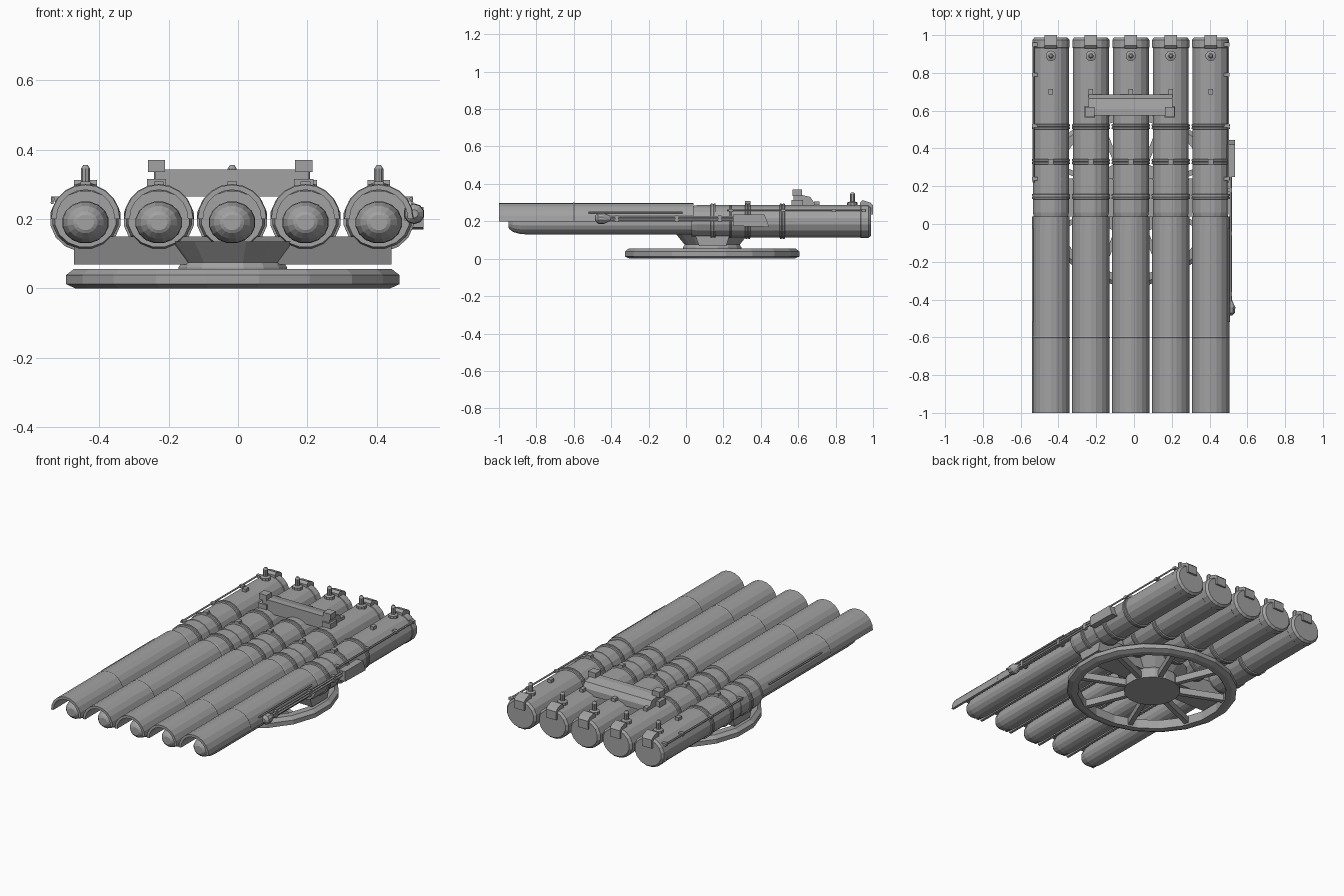
import bpy, bmesh
from math import sin, cos, pi, tau
from mathutils import Vector

if "Cube" in bpy.data.objects:
    bpy.data.objects.remove(bpy.data.objects["Cube"])

grey = bpy.data.materials.new("naval grey")
grey.use_nodes = True
colour = (0.36, 0.36, 0.36, 1)
grey.diffuse_color = colour
grey.node_tree.nodes["Principled BSDF"].inputs["Base Color"].default_value = colour

TUBES = [-0.44 + 0.2115 * i for i in range(5)]
MID = -0.015
BASE_Y = 0.14
AXIS_Z = 0.2


def finish(name, bm):
    bmesh.ops.recalc_face_normals(bm, faces=bm.faces)
    me = bpy.data.meshes.new(name)
    bm.to_mesh(me)
    bm.free()
    me.materials.append(grey)
    ob = bpy.data.objects.new(name, me)
    bpy.context.collection.objects.link(ob)
    return ob


def lathe(name, profile, centre, axis="y", sides=16, squash=1.0, arc=1.0, closed=False):
    """Turn (position along axis, radius) pairs round the axis."""
    bm = bmesh.new()
    cx, cy, cz = centre
    full = arc == 1.0
    count = sides if full else sides + 1
    rings = []
    for t, r in profile:
        ring = []
        for k in range(count):
            a = tau * arc * k / sides + (pi / sides if full else 0)
            u, v = r * cos(a), r * sin(a)
            p = (cx + u, cy + t, cz + v * squash) if axis == "y" else (cx + u, cy + v * squash, cz + t)
            ring.append(bm.verts.new(p))
        rings.append(ring)
    pairs = list(zip(rings, rings[1:]))
    if closed:
        pairs.append((rings[-1], rings[0]))
    for a, b in pairs:
        for k in range(sides):
            n = (k + 1) % count
            bm.faces.new((a[k], a[n], b[n], b[k]))
    if full and not closed:
        bm.faces.new(rings[0])
        bm.faces.new(rings[-1])
    if not full and closed:
        for k in (0, -1):
            bm.faces.new([ring[k] for ring in rings])
    return finish(name, bm)


def prism(name, outline, x0, x1):
    """Extrude a (y, z) outline from x0 to x1."""
    bm = bmesh.new()
    face = bm.faces.new([bm.verts.new((x0, y, z)) for y, z in outline])
    new = bmesh.ops.extrude_face_region(bm, geom=[face])["geom"]
    bmesh.ops.translate(bm, vec=(x1 - x0, 0, 0), verts=[v for v in new if isinstance(v, bmesh.types.BMVert)])
    return finish(name, bm)


def box(name, x0, x1, y0, y1, z0, z1):
    return prism(name, [(y0, z0), (y1, z0), (y1, z1), (y0, z1)], x0, x1)


def rod(name, points, radius):
    cu = bpy.data.curves.new(name, "CURVE")
    cu.dimensions = "3D"
    cu.bevel_depth = radius
    cu.bevel_resolution = 1
    cu.use_fill_caps = True
    sp = cu.splines.new("POLY")
    sp.points.add(len(points) - 1)
    for p, co in zip(sp.points, points):
        p.co = (*co, 1)
    cu.materials.append(grey)
    ob = bpy.data.objects.new(name, cu)
    bpy.context.collection.objects.link(ob)


# Five launch tubes with their fittings
for i, x in enumerate(TUBES, 1):
    c = (x, 0, AXIS_Z)
    lathe(f"tube_{i}", [(0.03, 0.07), (0.03, 0.09), (0.06, 0.097), (0.97, 0.097)], c, squash=0.91)
    lathe(f"rear_door_{i}", [(0.93, 0.095), (0.935, 0.1), (0.975, 0.1), (0.988, 0.088)], c, squash=0.91)
    lathe(f"torpedo_{i}", [(-0.95, 0.025), (-0.945, 0.035), (-0.925, 0.053), (-0.885, 0.066), (-0.85, 0.068),
                           (0.05, 0.068)], (x, 0, 0.19), squash=0.9)
    lathe(f"hood_{i}", [(-1, 0.099), (-0.605, 0.099), (-0.6, 0.101), (-0.595, 0.099), (0.04, 0.099),
                        (0.04, 0.084), (-1, 0.084)], c, sides=10, arc=0.5, closed=True)
    for j, y in enumerate((0.145, 0.33, 0.515), 1):
        lathe(f"tube_{i}_band_{j}", [(y - 0.014, 0.097), (y - 0.012, 0.103), (y - 0.004, 0.103), (y - 0.002, 0.1),
                                     (y + 0.002, 0.1), (y + 0.004, 0.103), (y + 0.012, 0.103), (y + 0.014, 0.097)],
              c, squash=0.93)
    lathe(f"tube_{i}_seam", [(0.232, 0.097), (0.234, 0.099), (0.24, 0.099), (0.242, 0.097)], c, squash=0.91)
    box(f"band_clamp_{i}", x - 0.014, x + 0.014, 0.315, 0.345, 0.28, 0.308)
    box(f"lifting_lug_{i}", x - 0.012, x + 0.012, 0.685, 0.715, 0.275, 0.305)
    lathe(f"valve_{i}", [(0.27, 0.028), (0.3, 0.028), (0.305, 0.014), (0.345, 0.014), (0.355, 0.007)],
          (x, 0.89, 0), axis="z", sides=10)
    prism(f"door_hinge_{i}", [(0.93, 0.27), (0.93, 0.3), (0.945, 0.313), (0.985, 0.3), (1, 0.285), (1, 0.235),
                              (0.985, 0.235)], x - 0.033, x + 0.033)

# Rotating base: rim, hub, spokes and pedestal
base = (MID, BASE_Y, 0)
lathe("turntable_rim", [(0, 0.46), (0.012, 0.487), (0.038, 0.487), (0.055, 0.465), (0.055, 0.425), (0, 0.425)],
      base, axis="z", sides=20, squash=0.97, closed=True)
lathe("hub", [(0.005, 0.16), (0.06, 0.16), (0.075, 0.15), (0.135, 0.2)], base, axis="z", sides=16)
for k in range(8):
    a = tau * k / 8 + pi / 8
    d, s = Vector((cos(a), sin(a), 0)), Vector((-sin(a), cos(a), 0)) * 0.014
    bm = bmesh.new()
    for h in (0.01, 0.05):
        for e in (0.14, 0.435):
            for w in (-1, 1):
                bm.verts.new(Vector((MID, BASE_Y, h)) + d * e + s * w)
    bmesh.ops.convex_hull(bm, input=bm.verts)
    finish(f"spoke_{k + 1}", bm)
prism("cross_saddle", [(0.07, 0.068), (0.215, 0.068), (0.24, 0.15), (0.04, 0.15)], -0.473, 0.443)

# Sighting bench across the rear of the tubes
prism("sight_bench", [(0.575, 0.265), (0.575, 0.343), (0.61, 0.343), (0.665, 0.33), (0.685, 0.3), (0.685, 0.265)],
      -0.24, 0.205)
for side, x in (("right", -0.235), ("left", 0.19)):
    box(f"{side}_sight_block", x - 0.025, x + 0.025, 0.57, 0.62, 0.335, 0.37)
    box(f"{side}_bench_foot", x - 0.028, x + 0.028, 0.565, 0.625, 0.265, 0.315)

# Rails along both outer tubes
for side, s, x in (("right", -1, TUBES[0]), ("left", 1, TUBES[-1])):
    rx = x + s * 0.093
    rod(f"{side}_rear_rail", [(rx, 0.22, 0.258), (rx, 0.96, 0.258)], 0.005)
    for y in (0.24, 0.52, 0.79, 0.95):
        box(f"{side}_rail_bracket", x + s * 0.07, x + s * 0.099, y - 0.01, y + 0.01, 0.25, 0.265)
    hx = x + s * 0.096
    rod(f"{side}_hood_rail", [(hx, -0.52, 0.247), (hx, -0.02, 0.247)], 0.005)

# Training gear on the left outer tube
prism("gear_box", [(0.25, 0.175), (0.25, 0.235), (0.42, 0.235), (0.445, 0.17)], 0.49, 0.535)
for z in (0.207, 0.223):
    rod("drive_rod", [(0.512, -0.44, z), (0.512, 0.26, z)], 0.006)
lathe("drive_knob", [(-0.485, 0.012), (-0.47, 0.028), (-0.44, 0.03), (-0.42, 0.02), (-0.4, 0.01)],
      (0.508, 0, 0.215), sides=10)
for y in (-0.37, -0.05, 0.18):
    box("rod_bracket", 0.48, 0.518, y - 0.01, y + 0.01, 0.195, 0.232)
